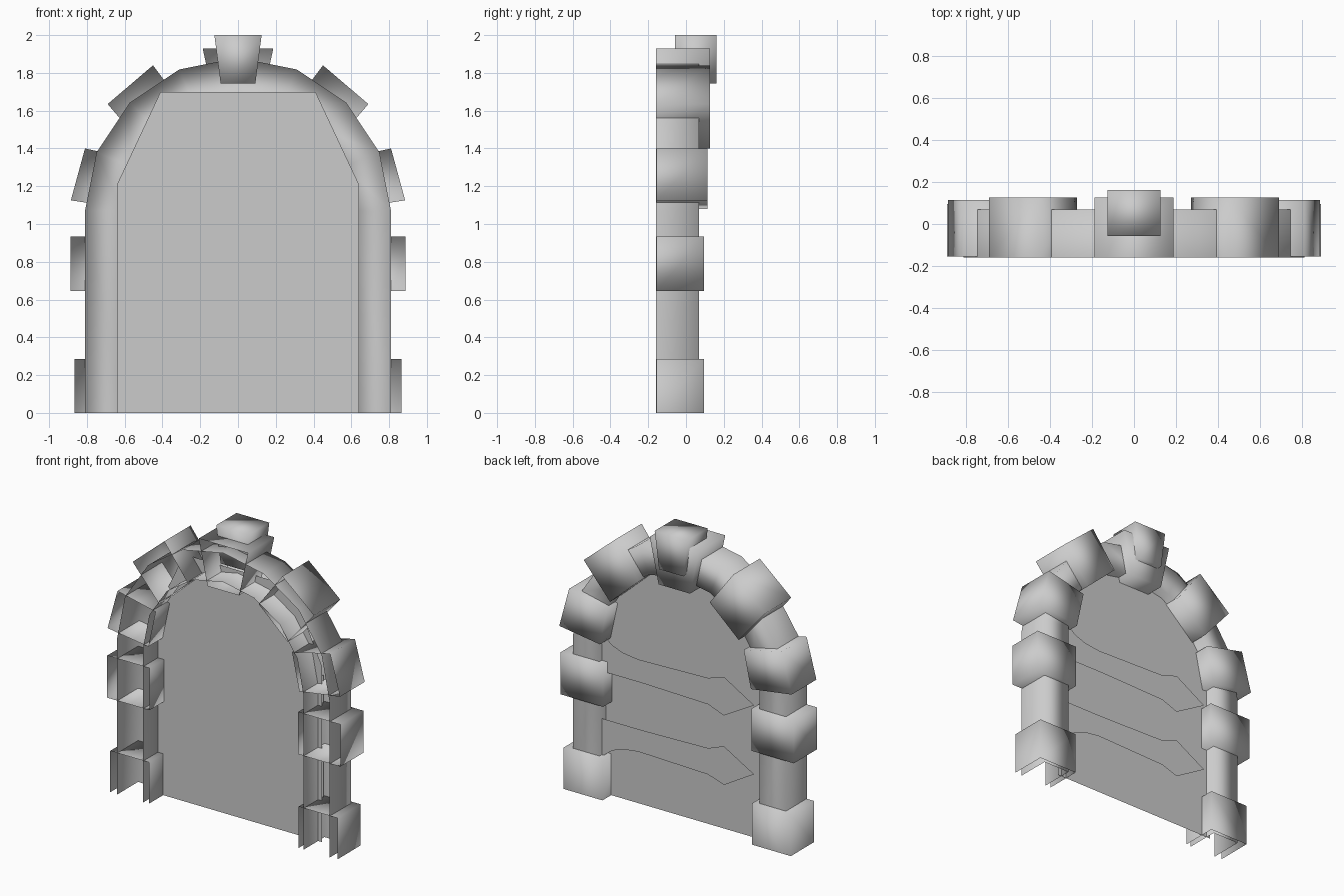
import bpy, bmesh
from math import sin, cos, pi

if "Cube" in bpy.data.objects:
    bpy.data.objects.remove(bpy.data.objects["Cube"])


def finish(name, bm, smooth=True):
    bmesh.ops.recalc_face_normals(bm, faces=bm.faces)
    me = bpy.data.meshes.new(name)
    bm.to_mesh(me)
    bm.free()
    for p in me.polygons:
        p.use_smooth = smooth
    ob = bpy.data.objects.new(name, me)
    bpy.context.collection.objects.link(ob)
    return ob


def stone(name, pts, front, back, sx=1, open_bottom=False, closed=False):
    """Hollow stone: outline in x-z, back face and side walls, open at the front."""
    bm = bmesh.new()
    a = [bm.verts.new((x * sx, front, z)) for x, z in pts]
    b = [bm.verts.new((x * sx, back, z)) for x, z in pts]
    bm.faces.new(b)
    if closed:
        bm.faces.new(a[::-1])
    n = len(pts)
    for i in range(n):
        j = (i + 1) % n
        if open_bottom and pts[i][1] == 0 and pts[j][1] == 0:
            continue
        bm.faces.new((a[i], a[j], b[j], b[i]))
    # outward normals: away from the centre of the stone
    return finish(name, bm)


# Arched frame: U-shaped channel swept along jambs and an eight-sided half circle
R_OUT, R_IN, SPRING, FRONT, BACK = 0.81, 0.61, 1.07, -0.16, 0.07
path = [(1, 0, 0)] + [(cos(i * pi / 8), sin(i * pi / 8), SPRING) for i in range(9)] + [(-1, 0, 0)]
bm = bmesh.new()
rows = []
for cx, cz, base in path:
    rows.append([bm.verts.new((r * cx, y, base + r * cz)) for r, y in
                 ((R_OUT, FRONT), (R_OUT, BACK), (R_IN, BACK), (R_IN, FRONT))])
for p, q in zip(rows, rows[1:]):
    for k in range(3):
        bm.faces.new((p[k], p[k + 1], q[k + 1], q[k]))
finish("arch_frame", bm)

# Stones on both sides
stones = [
    ("base_stone", [(0.865, 0), (0.865, 0.285), (0.57, 0.285), (0.57, 0)], -0.155, 0.095),
    ("jamb_stone", [(0.888, 0.645), (0.888, 0.935), (0.565, 0.935), (0.565, 0.645)], -0.155, 0.095),
    ("lower_arch_stone", [(0.885, 1.125), (0.81, 1.40), (0.52, 1.335), (0.575, 1.08)], -0.155, 0.115),
    ("upper_arch_stone", [(0.69, 1.635), (0.45, 1.84), (0.27, 1.60), (0.49, 1.40)], -0.16, 0.127),
]
for side, sx in (("right", 1), ("left", -1)):
    for name, pts, f, b in stones:
        stone(f"{name}_{side}", pts, f, b, sx, open_bottom=True)

# Crown stone and keystone
stone("crown_stone", [(-0.187, 1.93), (0.187, 1.93), (0.12, 1.62), (-0.12, 1.62)], -0.16, 0.127)
stone("keystone", [(-0.125, 2.0), (0.125, 2.0), (0.092, 1.745), (-0.092, 1.745)], -0.058, 0.162,
      closed=True)

# Door panel: a single sheet
bm = bmesh.new()
bm.faces.new([bm.verts.new((x, 0, z)) for x, z in
              ((0.64, 0), (0.64, 1.21), (0.41, 1.7), (-0.41, 1.7), (-0.64, 1.21), (-0.64, 0))])
finish("door_panel", bm, False)

# Hinge straps: bevelled plates, the lower one mirrored
strap = [(-0.55, 0.935), (-0.32, 1.07), (-0.2, 1.03), (0.33, 1.015), (0.45, 1.03), (0.53, 1.06),
         (0.62, 1.13), (0.62, 0.86), (0.3, 0.86), (-0.2, 0.848), (-0.32, 0.803)]
for name, flip in (("upper_hinge_strap", False), ("lower_hinge_strap", True)):
    bm = bmesh.new()
    vs = [bm.verts.new((x, -0.01, 1.395 - z if flip else z)) for x, z in strap]
    face = bm.faces.new(vs)
    face.normal_update()
    if face.normal.y < 0:
        face.normal_flip()
    bmesh.ops.inset_region(bm, faces=[face], thickness=0.04, depth=0.0, use_even_offset=True)
    for v in face.verts:
        v.co.y = 0.045
    finish(name, bm)
